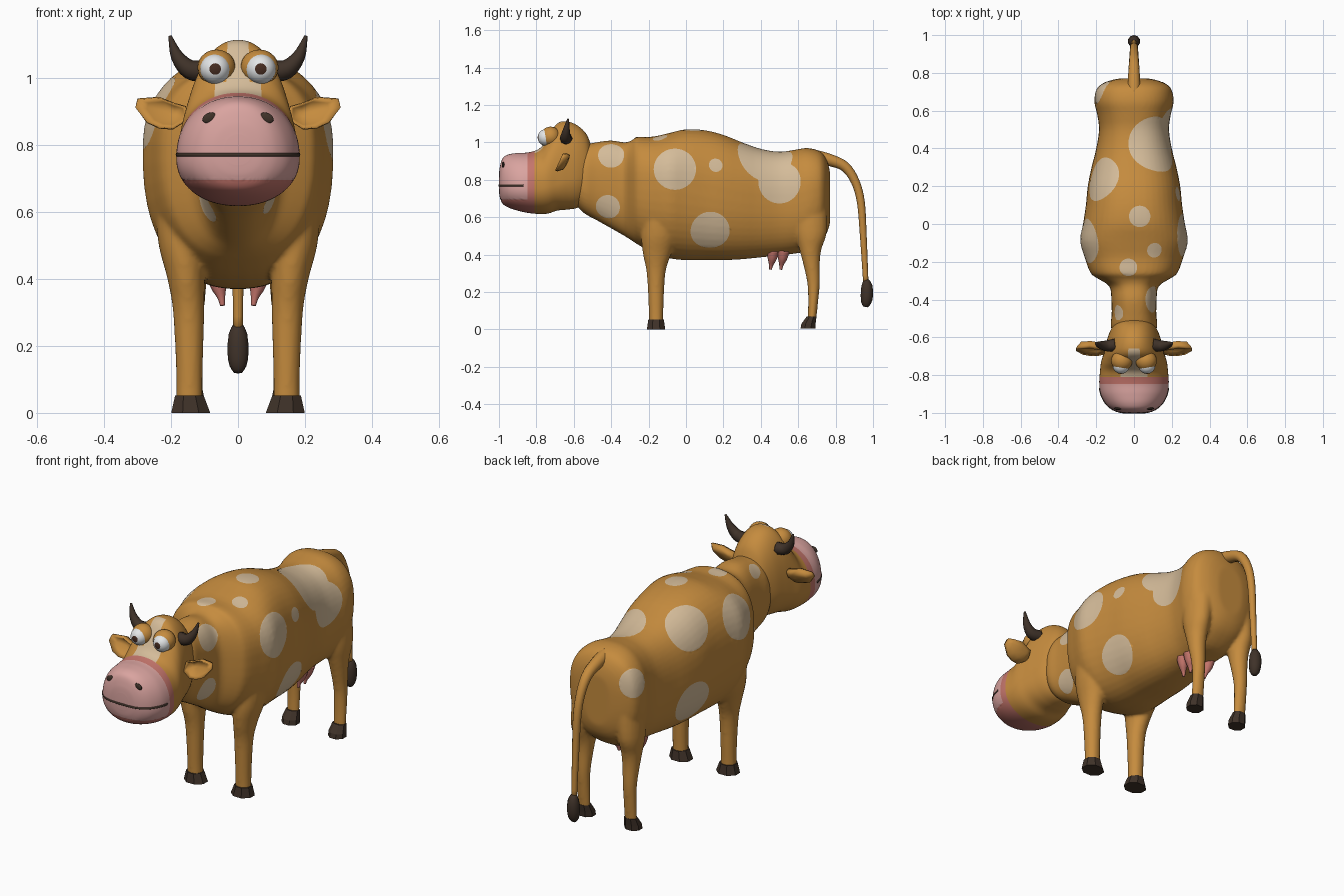
import bpy, bmesh, math
from mathutils import Vector

if "Cube" in bpy.data.objects:
    bpy.data.objects.remove(bpy.data.objects["Cube"])


def material(name, r, g, b):
    m = bpy.data.materials.new(name)
    m.diffuse_color = (r, g, b, 1)
    m.use_nodes = True
    m.node_tree.nodes["Principled BSDF"].inputs["Base Color"].default_value = m.diffuse_color
    return m


HIDE = material("hide_orange", .56, .26, .048)
CREAM = material("cream", .66, .50, .32)
PINK = material("muzzle_pink", .70, .37, .35)
SALMON = material("salmon", .56, .18, .15)
DARK = material("dark_horn", .05, .032, .022)
WHITE = material("eye_white", .80, .82, .83)
PUPIL = material("pupil_brown", .06, .025, .015)


def smooth(rows, steps):
    """Catmull-Rom resampling of rows of numbers."""
    out = []
    for i in range(len(rows) - 1):
        a, b, c, d = (rows[max(i - 1, 0)], rows[i], rows[i + 1], rows[min(i + 2, len(rows) - 1)])
        for k in range(steps):
            t = k / steps
            out.append([q + .5 * t * (r - p + t * (2 * p - 5 * q + 4 * r - s + t * (3 * (q - r) + s - p)))
                        for p, q, r, s in zip(a, b, c, d)])
    return out + [list(rows[-1])]


def add_loft(bm, rings):
    loops = [[bm.verts.new(p) for p in ring] for ring in rings]
    n = len(loops[0])
    for A, B in zip(loops, loops[1:]):
        for i in range(n):
            bm.faces.new((A[i], A[(i + 1) % n], B[(i + 1) % n], B[i]))
    bm.faces.new(loops[0])
    bm.faces.new(loops[-1])


def finish(name, bm, mats, shaded=True):
    bmesh.ops.recalc_face_normals(bm, faces=bm.faces)
    me = bpy.data.meshes.new(name)
    bm.to_mesh(me)
    bm.free()
    for m in mats:
        me.materials.append(m)
    for p in me.polygons:
        p.use_smooth = shaded
    ob = bpy.data.objects.new(name, me)
    bpy.context.collection.objects.link(ob)
    return ob


def loft(name, rings, mat, shaded=True):
    bm = bmesh.new()
    add_loft(bm, rings)
    return finish(name, bm, [mat], shaded)


def section(row, n, count):
    """Rounded cross-section across y: y, top, bottom, half width, widest height."""
    y, top, bot, w, zc = row
    pts = []
    for i in range(count):
        a = 2 * math.pi * (i + .5) / count
        c, s = math.cos(a), math.sin(a)
        h = top - zc if s > 0 else zc - bot
        pts.append((w * math.copysign(abs(c) ** (2 / n), c), y,
                    zc + h * math.copysign(abs(s) ** (2 / n), s)))
    return pts


def flat_ring(z, cx, cy, rx, ry, count):
    return [(cx + rx * math.cos(2 * math.pi * (i + .5) / count),
             cy + ry * math.sin(2 * math.pi * (i + .5) / count), z) for i in range(count)]


def tube(name, rows, ref, mat, sides=12, steps=4):
    """Tapered tube along rows of x, y, z, radius."""
    rows = smooth(rows, steps)
    pts = [Vector(r[:3]) for r in rows]
    rings = []
    for i, p in enumerate(pts):
        t = (pts[min(i + 1, len(pts) - 1)] - pts[max(i - 1, 0)]).normalized()
        u = t.cross(Vector(ref)).normalized()
        v = t.cross(u)
        rings.append([p + rows[i][3] * (u * math.cos(2 * math.pi * k / sides) + v * math.sin(2 * math.pi * k / sides))
                      for k in range(sides)])
    return loft(name, rings, mat)


def ellipsoid(name, loc, scale, mat, rot=0):
    bm = bmesh.new()
    bmesh.ops.create_uvsphere(bm, u_segments=20, v_segments=14, radius=1)
    ob = finish(name, bm, [mat])
    ob.location, ob.scale, ob.rotation_euler = loc, scale, (0, rot, 0)
    return ob


# Trunk, neck and legs, fused into one skin
trunk = [(-.62, .90, .70, .08, .80), (-.55, .98, .625, .122, .80), (-.48, 1.0, .585, .118, .80),
         (-.40, 1.01, .54, .12, .80), (-.33, 1.0, .50, .13, .78), (-.29, 1.01, .475, .19, .78),
         (-.26, 1.03, .455, .23, .78), (-.18, 1.03, .41, .26, .78), (-.09, 1.05, .38, .285, .78),
         (0, 1.07, .37, .27, .77), (.1, 1.065, .37, .255, .75), (.2, 1.04, .37, .245, .73),
         (.3, 1.0, .375, .225, .71), (.4, .965, .385, .20, .70), (.5, .95, .395, .185, .70),
         (.58, .96, .405, .195, .70), (.65, .97, .42, .21, .72), (.72, .95, .47, .195, .74),
         (.755, .90, .52, .14, .74), (.77, .84, .57, .08, .72)]
front_leg = [(.03, .145, -.16, .040, .038), (.12, .145, -.16, .040, .040), (.30, .147, -.16, .047, .050),
             (.40, .155, -.155, .056, .075), (.50, .165, -.14, .072, .10), (.62, .17, -.12, .08, .11)]
hind_leg = [(.05, .14, .673, .034, .023), (.15, .14, .68, .034, .027), (.25, .14, .682, .036, .034),
            (.36, .14, .67, .044, .046), (.43, .14, .665, .052, .06), (.52, .14, .668, .062, .085),
            (.68, .12, .66, .075, .095)]
bm = bmesh.new()
add_loft(bm, [section(r, 2.4, 48) for r in smooth(trunk, 3)])
for leg in (front_leg, hind_leg):
    for s in (1, -1):
        add_loft(bm, [flat_ring(z, s * cx, cy, rx, ry, 20) for z, cx, cy, rx, ry in smooth(leg, 4)])
body = finish("body", bm, [HIDE, CREAM])
mod = body.modifiers.new("fuse", 'REMESH')
mod.mode, mod.voxel_size = 'VOXEL', .009
mod = body.modifiers.new("soften", 'SMOOTH')
mod.factor, mod.iterations = .5, 6
fused = bpy.data.meshes.new_from_object(body.evaluated_get(bpy.context.evaluated_depsgraph_get()))
body.modifiers.clear()
body.data = fused
fused.materials.clear()
for m in (HIDE, CREAM):
    fused.materials.append(m)
bpy.context.view_layer.update()

# Cream spots: x, y, z, radius; faces inside are cream and rims are snapped round
spots = [(.12, -.40, .94, .07), (.12, -.42, .65, .065), (.27, -.06, .86, .115), (.24, .16, .88, .037),
         (.24, .13, .52, .105), (.11, -.14, 1.03, .04), (.12, .42, .93, .15), (.19, .50, .79, .115),
         (.03, .04, 1.06, .057), (-.03, -.23, 1.03, .047), (-.16, .23, .93, .12), (-.25, -.09, .90, .12),
         (-.22, .25, .55, .115), (-.18, .71, .82, .075), (-.09, -.47, .96, .04), (-.11, -.40, .62, .06)]
spots = [(body.closest_point_on_mesh(Vector(s[:3]))[1], s[3]) for s in spots]


def nearest_spot(p):
    return min(spots, key=lambda s: (p - s[0]).length / s[1])


bm = bmesh.new()
bm.from_mesh(fused)
for f in bm.faces:
    c = f.calc_center_median()
    q, r = nearest_spot(c)
    f.material_index = 1 if (c - q).length < r else 0
    f.smooth = True
for v in bm.verts:
    if len({f.material_index for f in v.link_faces}) == 2:
        q, r = nearest_spot(v.co)
        v.co = q + (v.co - q).normalized() * r
bm.to_mesh(fused)
bm.free()

# Head with pink muzzle and cream blaze
skull = [(-.50, .96, .72, .07, .84), (-.53, 1.04, .68, .105, .84), (-.58, 1.09, .65, .132, .82),
         (-.64, 1.112, .64, .15, .80), (-.69, 1.10, .635, .163, .78), (-.735, 1.035, .62, .175, .77),
         (-.78, .97, .617, .18, .76), (-.84, .947, .622, .184, .76), (-.90, .943, .635, .176, .76),
         (-.95, .935, .652, .150, .76), (-.98, .915, .672, .117, .77), (-.995, .87, .705, .08, .78),
         (-1.0, .83, .74, .04, .78)]
bm = bmesh.new()
add_loft(bm, [section(r, 2.15, 128) for r in smooth(skull, 8)])
for f in bm.faces:
    c = f.calc_center_median()
    if c.y < -.81:
        f.material_index = 2 if c.y < -.85 and c.z > .695 else 3
    elif c.y < -.66 and c.z > .93 and abs(c.x) < (.033 if c.z > .99 else .068):
        f.material_index = 1
for v in bm.verts:
    if abs(v.co.z - .695) < .01 and {f.material_index for f in v.link_faces} == {2, 3} and v.co.y < -.86:
        v.co.z = .695
head = finish("head", bm, [HIDE, CREAM, PINK, SALMON])
bpy.context.view_layer.update()

# Mouth line wrapped round the muzzle
half = [(.18, -.87), (.172, -.91), (.15, -.95), (.12, -.98), (.08, -.995), (.04, -1.0)]
lips = half + [(-x, y) for x, y in reversed(half)]
lips = [head.closest_point_on_mesh(Vector((x, y, .77)))[1] for x, y in lips]
tube("mouth", [(p.x * .99, p.y + .003, p.z, .0065) for p in lips], (0, 0, 1), DARK, 8)

ear = [(.155, .915), (.19, .925), (.235, .943), (.30, .938), (.306, .912), (.272, .865), (.235, .848),
       (.195, .845), (.155, .87)]

for s, side in ((1, "right"), (-1, "left")):
    # Eyes with lids; faces around the front pole are the pupil
    ellipsoid(side + "_eyelid", (s * .064, -.724, 1.03), (.057, .054, .054), HIDE)
    bm = bmesh.new()
    bmesh.ops.create_uvsphere(bm, u_segments=24, v_segments=24, radius=.045)
    for f in bm.faces:
        f.material_index = 1 if f.calc_center_median().z > .0425 else 0
    eye = finish(side + "_eye", bm, [WHITE, PUPIL])
    eye.location, eye.rotation_euler = (s * .068, -.748, 1.026), (math.pi / 2, 0, 0)
    # Nostrils
    hit = head.ray_cast(Vector((s * .085, -2, .88)), Vector((0, 1, 0)))[1]
    ellipsoid(side + "_nostril", hit, (.022, .007, .015), DARK, s * .4)
    # Horns
    tube(side + "_horn", [(s * .10, -.64, 1.02, .033), (s * .145, -.645, 1.025, .029),
                          (s * .182, -.64, 1.065, .019), (s * .203, -.63, 1.125, .005)], (0, 1, 0), DARK, 8)
    # Cupped ears, leaning back at the top
    rings = []
    for k, y in ((.25, -.632), (.8, -.638), (1, -.665), (.92, -.68), (.7, -.662), (.2, -.65)):
        rings.append([(s * (.19 + (x - .19) * (k if k < .9 else 1)), y + .45 * k * (z - .893),
                       .893 + (z - .893) * k) for x, z in ear])
    loft(side + "_ear", rings, HIDE)
    # Hooves
    loft(side + "_front_hoof", [flat_ring(0, s * .141, -.16, .063, .053, 8),
                                flat_ring(.052, s * .145, -.16, .046, .045, 8)], DARK, False)
    loft(side + "_hind_hoof", [flat_ring(.005, s * .14, .652, .047, .043, 8),
                               flat_ring(.03, s * .14, .655, .046, .041, 8),
                               flat_ring(.07, s * .14, .672, .037, .028, 8)], DARK, False)
    # Teats
    for i, y in enumerate((.455, .51)):
        tube(f"{side}_teat_{i + 1}", [(s * .062, y + .01, .42, .034), (s * .058, y + .006, .38, .025),
                                      (s * .05, y, .345, .012), (s * .046, y - .003, .32, .007)],
             (1, 0, 0), SALMON, 8)

# Tail and tuft
tube("tail", [(0, .69, .925, .035), (0, .77, .905, .032), (0, .85, .87, .027), (0, .905, .79, .023),
              (0, .935, .68, .021), (0, .948, .5, .018), (0, .962, .24, .014)], (1, 0, 0), HIDE)
tube("tail_tuft", [(0, .964, .265, .014), (0, .967, .235, .029), (0, .967, .18, .033),
                   (0, .963, .14, .026), (0, .96, .12, .012)], (1, 0, 0), DARK, 10, 2)
